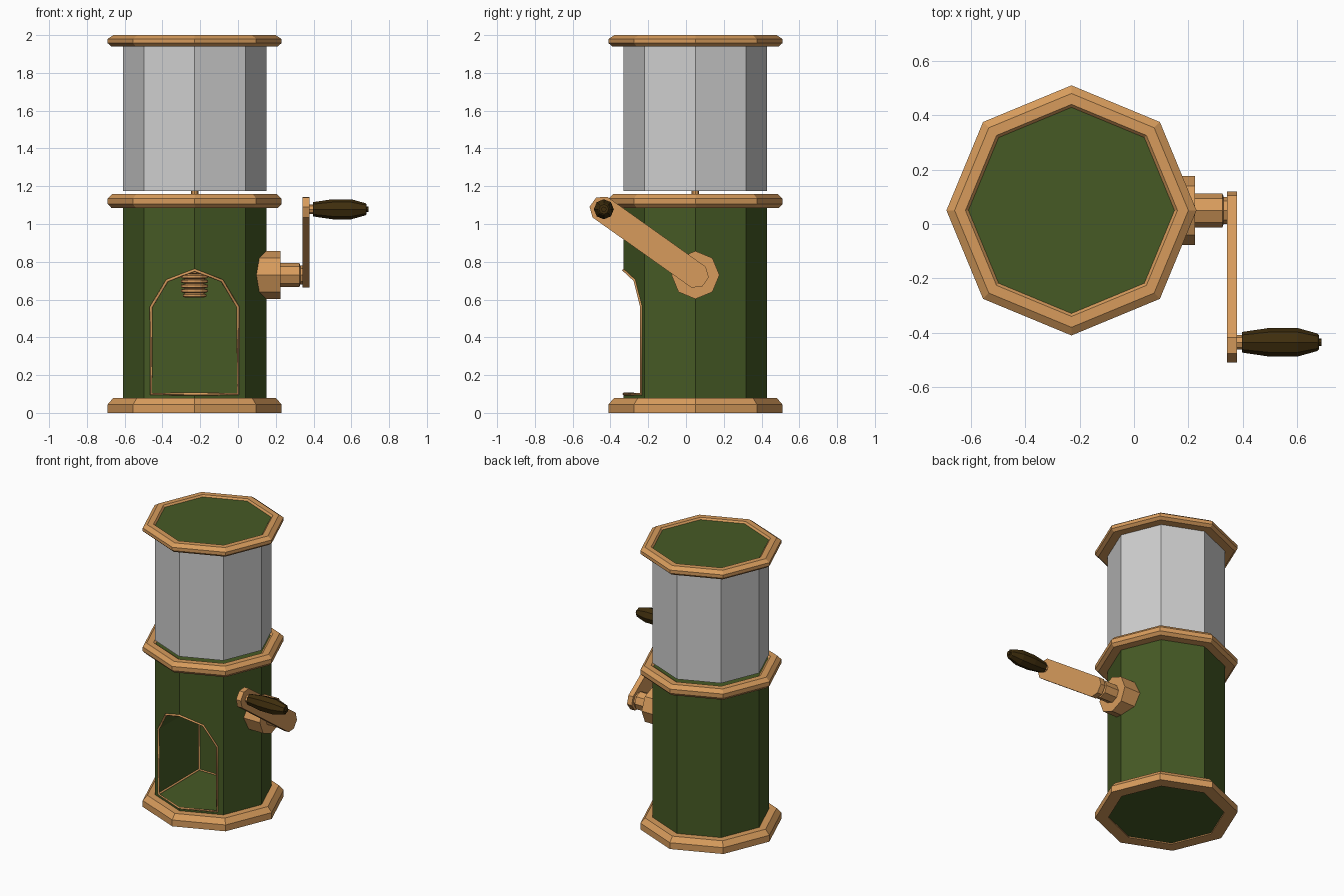
import bpy, bmesh, math
from mathutils import Vector, Matrix

if "Cube" in bpy.data.objects:
    bpy.data.objects.remove(bpy.data.objects["Cube"])

CX, CY = -0.23, 0.05          # axis of the octagonal tower


def material(name, rgb):
    m = bpy.data.materials.new(name)
    m.diffuse_color = (*rgb, 1)
    m.use_nodes = True
    m.node_tree.nodes["Principled BSDF"].inputs["Base Color"].default_value = m.diffuse_color
    return m


COPPER = material("copper", (0.68, 0.33, 0.107))
GREEN = material("dark green", (0.061, 0.102, 0.018))
GLASS = material("frosted grey", (0.62, 0.62, 0.62))
BROWN = material("dark brown", (0.05, 0.027, 0.004))


def finish(name, bm, mat):
    bmesh.ops.recalc_face_normals(bm, faces=bm.faces)
    me = bpy.data.meshes.new(name)
    bm.to_mesh(me)
    bm.free()
    if mat:
        me.materials.append(mat)
    ob = bpy.data.objects.new(name, me)
    bpy.context.collection.objects.link(ob)
    return ob


def lathe(name, profile, mat, origin=(CX, CY, 0), along_x=False, ring=False, n=8):
    """Turn (radius, height) points; ring closes the profile, otherwise ends are capped."""
    bm = bmesh.new()
    loops = []
    for r, h in profile:
        loops.append([bm.verts.new((r * math.cos(2 * math.pi * i / n),
                                    r * math.sin(2 * math.pi * i / n), h)) for i in range(n)])
    pairs = list(zip(loops, loops[1:]))
    if ring:
        pairs.append((loops[-1], loops[0]))
    else:
        bm.faces.new(loops[0])
        bm.faces.new(loops[-1])
    for a, b in pairs:
        for i in range(n):
            j = (i + 1) % n
            bm.faces.new((a[i], a[j], b[j], b[i]))
    rot = Matrix.Rotation(math.pi / 2, 4, 'Y') if along_x else Matrix()
    bmesh.ops.transform(bm, matrix=Matrix.Translation(origin) @ rot, verts=bm.verts)
    return finish(name, bm, mat)


def prism(name, points, vec, mat):
    """Extrude a flat outline along a vector."""
    bm = bmesh.new()
    a = [bm.verts.new(p) for p in points]
    b = [bm.verts.new(Vector(p) + Vector(vec)) for p in points]
    bm.faces.new(a)
    bm.faces.new(b)
    for i in range(len(a)):
        j = (i + 1) % len(a)
        bm.faces.new((a[i], a[j], b[j], b[i]))
    return finish(name, bm, mat)


def wire(name, points, closed):
    """Thin square copper trim along a path."""
    cu = bpy.data.curves.new(name, 'CURVE')
    cu.dimensions = '3D'
    cu.bevel_depth = 0.008
    cu.bevel_resolution = 0
    sp = cu.splines.new('POLY')
    sp.points.add(len(points) - 1)
    for q, p in zip(sp.points, points):
        q.co = (*p, 1)
    sp.use_cyclic_u = closed
    cu.materials.append(COPPER)
    ob = bpy.data.objects.new(name, cu)
    bpy.context.collection.objects.link(ob)
    bpy.ops.object.select_all(action='DESELECT')
    ob.select_set(True)
    bpy.context.view_layer.objects.active = ob
    bpy.ops.object.convert(target='MESH')


# lower body with an arched tunnel cut into the front
body = lathe("lower_body", [(0.38, 0.008), (0.38, 1.15)], GREEN)
half = [(-0.23, 0.10), (-0.23, 0.56), (-0.145, 0.70)]
arch = half + [(0, 0.755)] + [(-x, z) for x, z in reversed(half)]
BACK = 0.22
cutter = prism("arch_cutter", [(CX + x, -0.6, z) for x, z in arch], (0, 0.6 + BACK, 0), None)
cutter.hide_render = True
mod = body.modifiers.new("arch", 'BOOLEAN')
mod.operation = 'DIFFERENCE'
mod.solver = 'EXACT'
mod.object = cutter
bpy.context.view_layer.objects.active = body
bpy.ops.object.modifier_apply(modifier="arch")
bpy.data.objects.remove(cutter)


# copper trim around the opening, its back edge and the floor sides
def front_y(x):
    return CY - 0.38 + abs(x) * math.tan(math.pi / 8)


wire("front_arch_trim", [(CX + x, front_y(x), z) for x, z in arch + [(0, 0.10)]], True)
wire("back_arch_trim", [(CX + x, BACK, z) for x, z in arch], True)
for side, s in (("left", -1), ("right", 1)):
    x = 0.23 * s
    wire(side + "_floor_trim", [(CX + x, front_y(x), 0.10), (CX + x, BACK, 0.10)], False)

# copper rings
lathe("base_ring", [(0.375, 0), (0.46, 0), (0.46, 0.045), (0.43, 0.08), (0.375, 0.08)],
      COPPER, ring=True)
lathe("middle_ring", [(0.375, 1.085), (0.44, 1.085), (0.46, 1.105), (0.46, 1.135),
                      (0.435, 1.16), (0.39, 1.16), (0.375, 1.15)], COPPER, ring=True)
lathe("top_ring", [(0.375, 1.94), (0.44, 1.94), (0.46, 1.957), (0.46, 1.98),
                   (0.43, 2.0), (0.39, 2.0), (0.377, 1.985)], COPPER, ring=True)

# hopper and lid
lathe("hopper_glass", [(0.38, 1.175), (0.38, 1.95)], GLASS)
lathe("lid", [(0.379, 1.95), (0.379, 1.988)], GREEN)

# grinding screw and its shaft
screw = [(0.045, 0.61)]
for k in range(6):
    z = 0.615 + 0.025 * k
    r = 0.062 if k == 0 else 0.072
    screw += [(r, z), (r, z + 0.013), (0.05, z + 0.019)]
lathe("grinding_screw", screw, COPPER, n=12)
lathe("drive_shaft", [(0.02, 0.7), (0.02, 1.2)], COPPER)

# crank hub and axle
HUB = (0, 0.05, 0.73)
lathe("crank_hub", [(0.127, 0.0), (0.127, 0.225)], COPPER, HUB, along_x=True)
lathe("crank_axle", [(0.063, 0.2), (0.063, 0.325), (0.05, 0.33), (0.05, 0.35)],
      COPPER, HUB, along_x=True)

# crank arm: bar with clipped ends running up and forward
p0, p1 = Vector((0.05, 0.73)), Vector((-0.44, 1.078))
u = (p0 - p1).normalized()
v = Vector((-u.y, u.x))
end = [(0.02, 0.067), (0.065, 0.03), (0.065, -0.03), (0.02, -0.067)]
outline = [p0 + u * a + v * b for a, b in end] + [p1 - u * a - v * b for a, b in end]
prism("crank_arm", [(0.342, p.x, p.y) for p in outline], (0.037, 0, 0), COPPER)

# handle on a pin
GRIP = (0, p1.x + 0.005, p1.y)
lathe("handle_pin", [(0.026, 0.37), (0.026, 0.405)], COPPER, GRIP, along_x=True)
lathe("handle_grip", [(0.038, 0.398), (0.053, 0.50), (0.053, 0.60), (0.032, 0.675), (0.026, 0.68)],
      BROWN, GRIP, along_x=True)
lathe("handle_tip", [(0.014, 0.67), (0.014, 0.69)], BROWN, GRIP, along_x=True)
